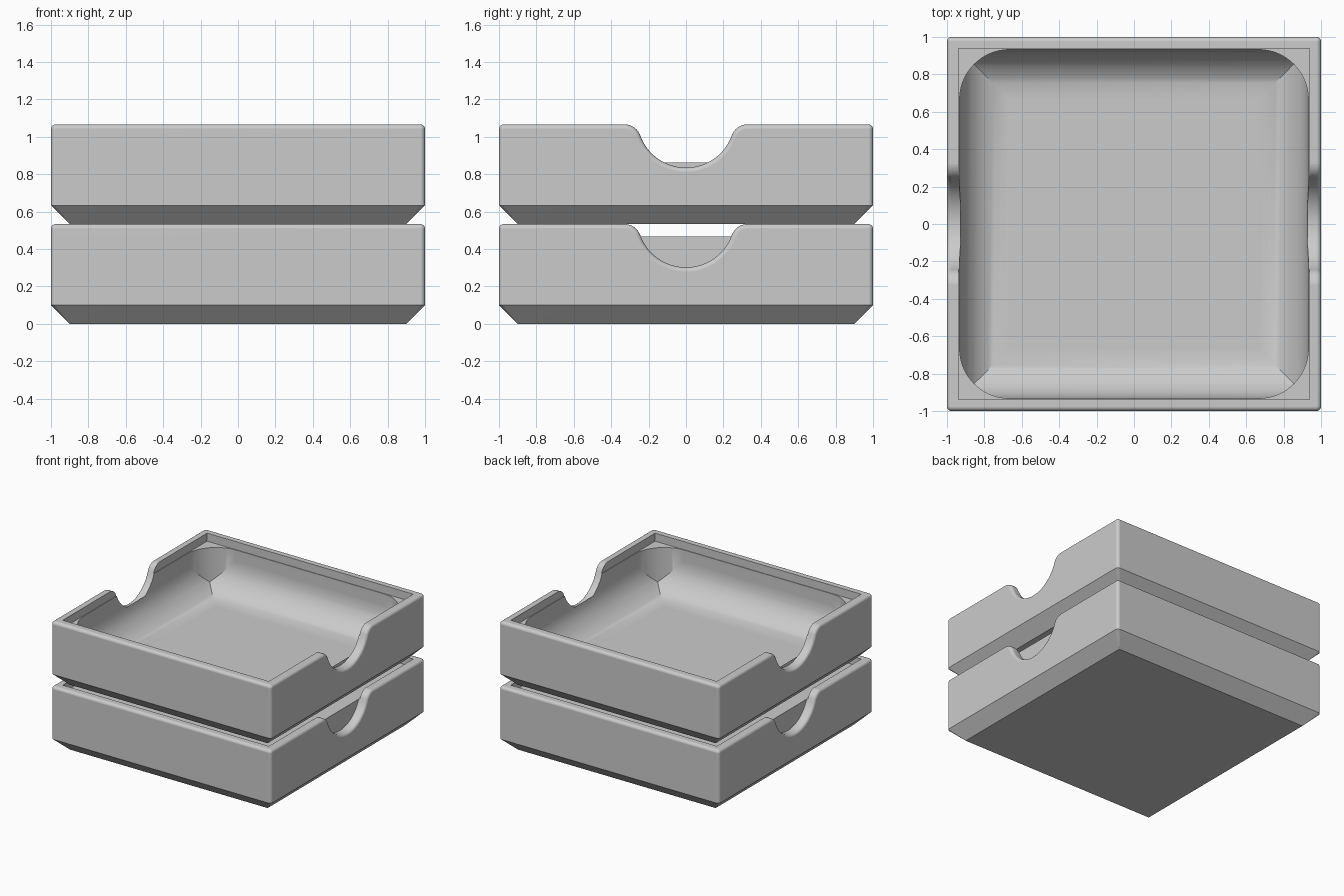
import bpy, bmesh
from math import sin, cos, pi, atan2, sqrt

if "Cube" in bpy.data.objects:
    bpy.data.objects.remove(bpy.data.objects["Cube"])

HEIGHT = 0.533      # one tray
EDGE = 0.025        # rounding of the outer edges
LEDGE = 0.467       # level of the recess below the rim
FLOOR = 0.107
COVE = 0.267        # rounding between cavity wall and floor

grey = bpy.data.materials.new("grey")
grey.use_nodes = True
grey.diffuse_color = (0.6, 0.6, 0.6, 1)
grey.node_tree.nodes["Principled BSDF"].inputs["Base Color"].default_value = (0.6, 0.6, 0.6, 1)


def loft(name, rings):
    """Closed solid through rings with equal point counts."""
    bm = bmesh.new()
    loops = [[bm.verts.new(p) for p in ring] for ring in rings]
    n = len(loops[0])
    for a, b in zip(loops, loops[1:]):
        for i in range(n):
            j = (i + 1) % n
            bm.faces.new((a[i], a[j], b[j], b[i]))
    bm.faces.new(loops[0])
    bm.faces.new(loops[-1])
    bmesh.ops.recalc_face_normals(bm, faces=bm.faces)
    mesh = bpy.data.meshes.new(name)
    bm.to_mesh(mesh)
    bm.free()
    mesh.materials.append(grey)
    obj = bpy.data.objects.new(name, mesh)
    bpy.context.collection.objects.link(obj)
    return obj


def square(half, z, radius=0, steps=6):
    """Square ring, with rounded corners if a radius is given."""
    if not radius:
        return [(half * a, half * b, z) for a, b in ((1, 1), (-1, 1), (-1, -1), (1, -1))]
    pts = []
    for q, (a, b) in enumerate(((1, 1), (-1, 1), (-1, -1), (1, -1))):
        for i in range(steps + 1):
            t = (q + i / steps) * pi / 2
            pts.append((a * (half - radius) + radius * cos(t),
                        b * (half - radius) + radius * sin(t), z))
    return pts


def boolean(obj, cutter, operation="DIFFERENCE"):
    """Apply a boolean and throw the cutter away."""
    cutter.hide_render = True
    mod = obj.modifiers.new("cut", "BOOLEAN")
    mod.operation, mod.solver, mod.object = operation, "EXACT", cutter
    bpy.context.view_layer.update()
    deps = bpy.context.evaluated_depsgraph_get()
    mesh = bpy.data.meshes.new_from_object(obj.evaluated_get(deps))
    obj.modifiers.clear()
    obj.data = mesh
    bpy.data.objects.remove(cutter)


def notch_ring(x, offset, steps=14):
    """Thumb notch outline: a large scoop flowing into rounded shoulders."""
    scoop, shoulder = 0.26, 0.09
    zb, zs = 0.302 + scoop, HEIGHT - shoulder + 0.0003
    c = sqrt((scoop + shoulder) ** 2 - (zs - zb) ** 2)
    t = atan2(zs - zb, c)
    half = []
    for i in range(steps + 1):
        a = -pi / 2 + (t + pi / 2) * i / steps
        half.append(((scoop + offset) * cos(a), zb + (scoop + offset) * sin(a)))
    for i in range(1, steps + 1):
        a = pi + t + (-pi / 2 - t) * i / steps
        half.append((c + (shoulder - offset) * cos(a), zs + (shoulder - offset) * sin(a)))
    half.append((c, HEIGHT + 0.1))
    mirrored = [(-y, z) for y, z in half[:0:-1]]
    return [(x, y, z) for y, z in mirrored + half]


def notch(side):
    # the outline widens near the outer face to round its edge
    rings = [notch_ring(side * 0.928, 0)]
    for i in range(7):
        a = pi / 2 * i / 6
        rings.append(notch_ring(side * (1 - EDGE + EDGE * sin(a)), EDGE * (1 - cos(a))))
    rings.append(notch_ring(side * 1.03, EDGE))
    return loft("notch_cutter", rings)


def cavity():
    # coved box with mitred corners, limited by a round-cornered column
    half, steps = 0.932, 14
    rings = []
    for i in range(steps + 1):
        a = pi / 2 * i / steps
        rings.append(square(half - COVE + COVE * sin(a), FLOOR + COVE * (1 - cos(a))))
    rings.append(square(half, HEIGHT + 0.1))
    coved_box = loft("cavity_cutter", rings)
    column = loft("column", [square(half + 0.0005, z, COVE, 16) for z in (0, HEIGHT + 0.2)])
    boolean(coved_box, column, "INTERSECT")
    return coved_box


def tray(name, z, with_cavity):
    # outer body: chamfered base, straight walls, rounded rim
    rings = [square(0.9, 0, 0.002), square(1, 0.1, EDGE)]
    for i in range(7):
        a = pi / 2 * i / 6
        inset = EDGE * (1 - cos(a))
        rings.append(square(1 - inset, HEIGHT - EDGE + EDGE * sin(a), max(EDGE - inset, 0.001)))
    body = loft(name, rings)
    # recess inside the rim, then cavity and thumb notches
    boolean(body, loft("recess_cutter", [square(0.937, h) for h in (LEDGE, HEIGHT + 0.1)]))
    if with_cavity:
        boolean(body, cavity())
    for side in (-1, 1):
        boolean(body, notch(side))
    body.location.z = z
    # smooth curves, crisp edges
    bpy.ops.object.select_all(action="DESELECT")
    body.select_set(True)
    bpy.context.view_layer.objects.active = body
    bpy.ops.object.shade_smooth_by_angle(angle=0.5)
    mod = body.modifiers.new("even_shading", "WEIGHTED_NORMAL")
    mod.keep_sharp = True
    return body


tray("lower_tray", 0, False)
tray("upper_tray", HEIGHT, True)
